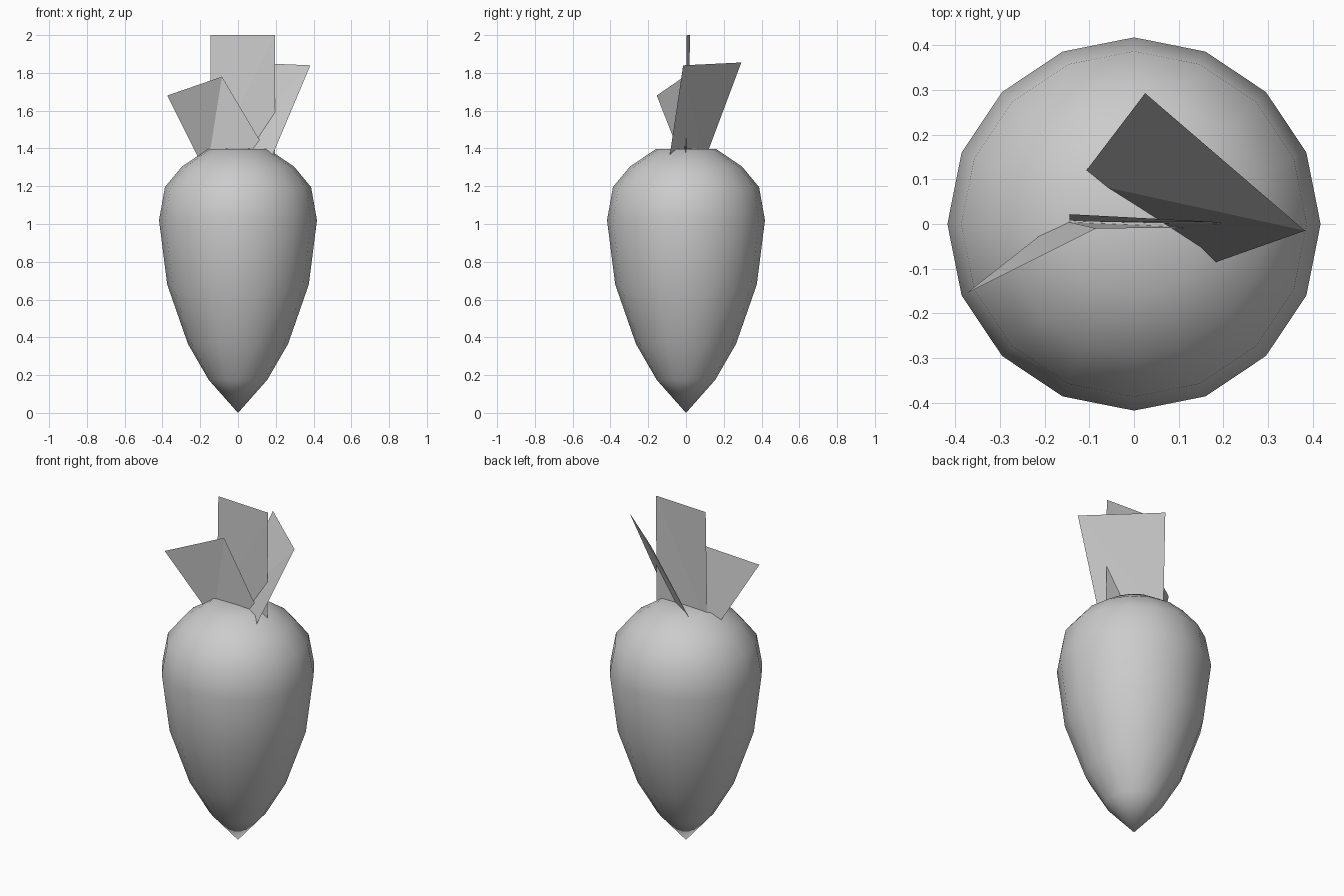
import bpy
import bmesh
from math import cos, sin, pi

cube = bpy.data.objects.get("Cube")
if cube:
    bpy.data.objects.remove(cube, do_unlink=True)

SIDES = 16
GREY = 0.6

grey = bpy.data.materials.new("plain_grey")
grey.use_nodes = True
grey.diffuse_color = (GREY, GREY, GREY, 1)
bsdf = next(n for n in grey.node_tree.nodes if n.type == 'BSDF_PRINCIPLED')
bsdf.inputs["Base Color"].default_value = (GREY, GREY, GREY, 1)


def add_object(name, bm, smooth=False):
    for face in bm.faces:
        face.smooth = smooth
    mesh = bpy.data.meshes.new(name)
    bm.to_mesh(mesh)
    bm.free()
    mesh.materials.append(grey)
    obj = bpy.data.objects.new(name, mesh)
    bpy.context.collection.objects.link(obj)
    return obj


def lathe(name, bottom, profile, top):
    """Revolve (radius, height) rings between two poles."""
    bm = bmesh.new()
    rings = [[bm.verts.new((r * cos(2 * pi * i / SIDES), r * sin(2 * pi * i / SIDES), z))
              for i in range(SIDES)] for r, z in profile]
    tip, crown = bm.verts.new((0, 0, bottom)), bm.verts.new((0, 0, top))
    for i in range(SIDES):
        j = (i + 1) % SIDES
        bm.faces.new((tip, rings[0][j], rings[0][i]))
        bm.faces.new((crown, rings[-1][i], rings[-1][j]))
        for low, high in zip(rings, rings[1:]):
            bm.faces.new((low[i], low[j], high[j], high[i]))
    return add_object(name, bm, smooth=True)


def leaf(name, top_left, top_right, low_right, low_left):
    """Thin leaf blade, folded along the top_right to low_left diagonal."""
    bm = bmesh.new()
    a, b, c, d = [bm.verts.new(p) for p in (top_left, top_right, low_right, low_left)]
    bm.faces.new((a, d, b))
    bm.faces.new((b, d, c))
    return add_object(name, bm)


# Tapered root
lathe("root_body", 0.0,
      [(0.155, 0.175), (0.265, 0.365), (0.375, 0.68), (0.418, 1.02),
       (0.387, 1.195), (0.296, 1.305), (0.16, 1.396)], 1.4)

# Three leaves growing from the crown
leaf("centre_leaf", (-0.145, 0.022, 2.0), (0.195, 0.004, 2.0),
     (0.195, -0.002, 1.32), (-0.145, 0.006, 1.32))
leaf("low_leaf", (-0.375, -0.155, 1.68), (-0.085, -0.01, 1.78),
     (0.2, -0.008, 1.3), (-0.167, 0.009, 1.264))
leaf("leaning_leaf", (0.025, 0.293, 1.855), (0.383, -0.015, 1.84),
     (0.168, -0.091, 1.33), (-0.125, 0.096, 1.33))
